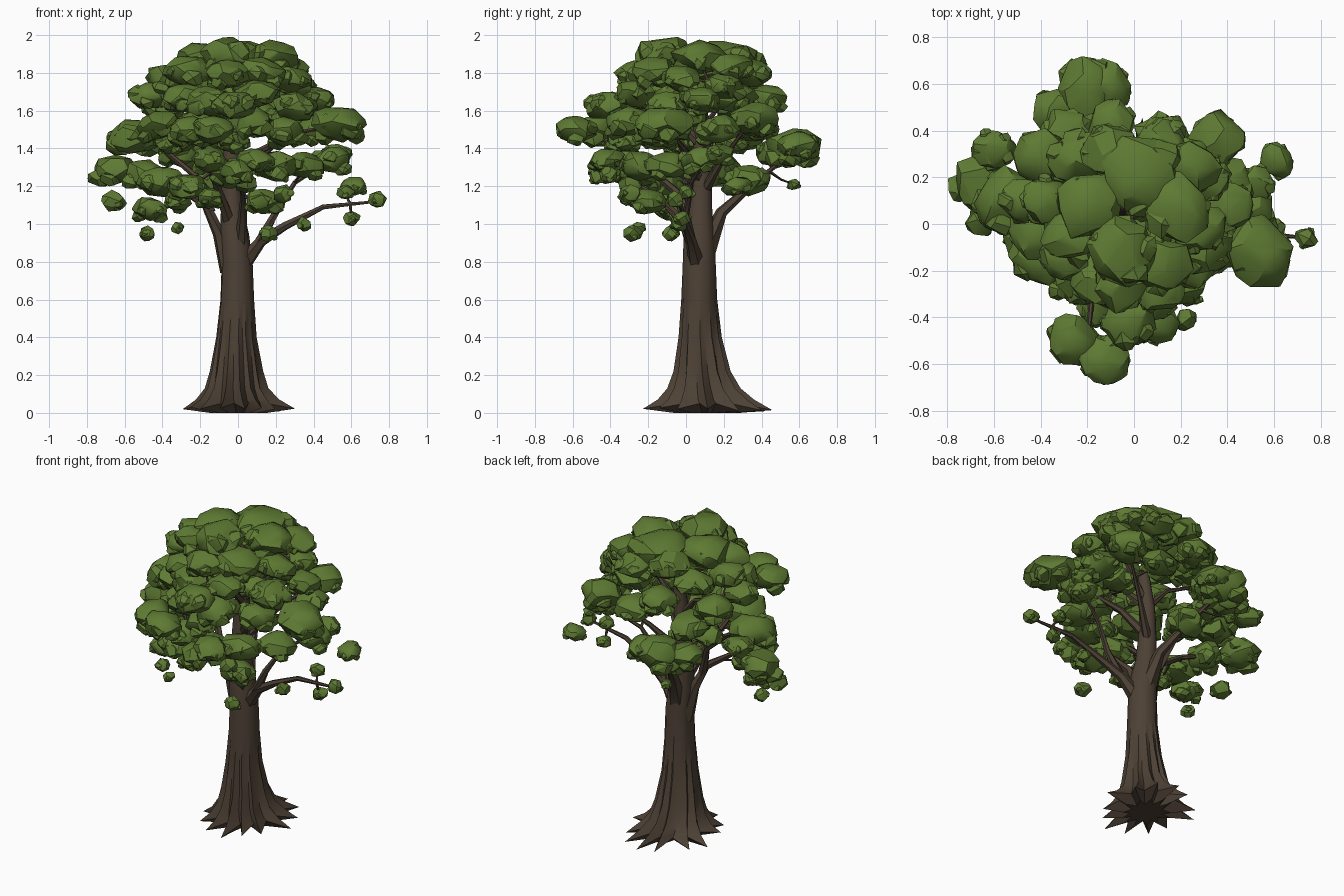
import bpy, bmesh, math, random
from mathutils import Vector, Euler

random.seed(11)


def material(name, rgb):
    m = bpy.data.materials.new(name)
    m.diffuse_color = (*rgb, 1)
    return m


BARK = material("bark brown", (0.075, 0.053, 0.036))
LEAF = material("leaf green", (0.112, 0.195, 0.033))


def finish(bm, name, mat, angle):
    bmesh.ops.recalc_face_normals(bm, faces=bm.faces[:])
    me = bpy.data.meshes.new(name)
    bm.to_mesh(me)
    bm.free()
    me.materials.append(mat)
    ob = bpy.data.objects.new(name, me)
    bpy.context.collection.objects.link(ob)
    bpy.ops.object.select_all(action='DESELECT')
    ob.select_set(True)
    bpy.context.view_layer.objects.active = ob
    bpy.ops.object.shade_smooth_by_angle(angle=math.radians(angle))
    return ob


def skin(bm, rings):
    """Bridge equal-sized rings of points and close both ends."""
    vs = [[bm.verts.new(p) for p in ring] for ring in rings]
    n = len(vs[0])
    for a, b in zip(vs, vs[1:]):
        for i in range(n):
            j = (i + 1) % n
            bm.faces.new((a[i], a[j], b[j], b[i]))
    for ring in (vs[0], vs[-1]):
        c = bm.verts.new(sum((v.co for v in ring), Vector()) / n)
        for i in range(n):
            bm.faces.new((ring[i], ring[(i + 1) % n], c))


def tube(bm, pts, r0, r1, sides=6):
    """Tapered, slightly knotty limb along a path."""
    pts = [Vector(p) for p in pts]
    rings = []
    for i, p in enumerate(pts):
        d = pts[min(i + 1, len(pts) - 1)] - pts[max(i - 1, 0)]
        q = d.to_track_quat('Z', 'Y')
        r = r0 + (r1 - r0) * (i / (len(pts) - 1)) ** 0.7
        rings.append([p + q @ Vector((math.cos(a), math.sin(a), 0)) * r * random.uniform(0.88, 1.12)
                      for a in (math.tau * k / sides for k in range(sides))])
    skin(bm, rings)


# Trunk: irregular rings whose ridges spread into pointed roots
ROOTS = 13
# height, centre x, centre y, valley radius, ridge radius
profile = [
    (0.0, 0, 0.11, 0.1, 0.17),
    (0.03, 0, 0.115, 0.175, 0.335),
    (0.07, -0.005, 0.105, 0.165, 0.25),
    (0.13, -0.01, 0.095, 0.145, 0.19),
    (0.22, -0.01, 0.085, 0.122, 0.148),
    (0.4, -0.01, 0.075, 0.1, 0.112),
    (0.6, -0.005, 0.07, 0.088, 0.093),
    (0.8, -0.005, 0.07, 0.084, 0.085),
    (0.95, -0.02, 0.07, 0.079, 0.08),
    (1.06, -0.03, 0.075, 0.063, 0.063),
    (1.2, -0.035, 0.08, 0.055, 0.055),
    (1.4, -0.03, 0.085, 0.047, 0.047),
    (1.6, -0.01, 0.08, 0.035, 0.035),
    (1.85, -0.03, 0.08, 0.011, 0.011),
]
reach = [random.uniform(0.72, 1.0) for _ in range(ROOTS)]
for k in (0, 3, 6, 10):
    reach[k] = 1.0
skew = [0 if k in (0, 3, 6, 10) else random.uniform(-0.14, 0.14) for k in range(ROOTS)]
rings = []
for level, (z, cx, cy, valley, ridge) in enumerate(profile):
    ring = []
    for k in range(2 * ROOTS):
        tip = k % 2 == 0
        a = math.pi * k / ROOTS + (skew[k // 2] if tip else 0)
        r = valley + (ridge - valley) * (1.6 * reach[k // 2] - 0.6) if tip else valley
        zz = z
        if level == 1:
            zz = random.uniform(0.008, 0.035) if tip else 0.05
        squash = 0.9 if z < 0.2 else 0.97
        ring.append(Vector((cx + r * squash * math.cos(a), cy + r * 1.03 * math.sin(a), zz)))
    rings.append(ring)
bm = bmesh.new()
skin(bm, rings)
finish(bm, "trunk_and_roots", BARK, 32)

# Main limbs: start radius, path
lower_limbs = {
    "limb_right_low": (0.045, [(0.03, 0.06, 0.79), (0.12, 0.03, 0.91), (0.25, 0, 0.99), (0.45, -0.03, 1.09), (0.74, -0.06, 1.12)]),
    "limb_right_high": (0.03, [(0.11, 0.03, 0.9), (0.2, 0, 1.06), (0.3, 0.03, 1.22), (0.48, 0.1, 1.33)]),
    "limb_left_low": (0.05, [(-0.05, 0.07, 0.75), (-0.1, 0.06, 0.95), (-0.17, 0.03, 1.1), (-0.35, 0.02, 1.22), (-0.58, 0.12, 1.28)]),
    "limb_left_high": (0.03, [(-0.15, 0.04, 1.06), (-0.22, 0.1, 1.25), (-0.4, 0.14, 1.4), (-0.5, 0.12, 1.45)]),
    "limb_back": (0.055, [(-0.01, 0.1, 0.86), (-0.04, 0.19, 1.06), (-0.1, 0.33, 1.19), (-0.2, 0.55, 1.37)]),
    "limb_front": (0.042, [(0.01, 0.06, 0.83), (0.02, -0.01, 1.0), (0.03, -0.15, 1.15), (0, -0.35, 1.25)]),
}
upper_limbs = {
    "limb_front_left": (0.035, [(-0.04, 0.05, 1.0), (-0.1, -0.05, 1.17), (-0.18, -0.3, 1.38), (-0.2, -0.52, 1.48)]),
    "limb_mid_right": (0.03, [(-0.03, 0.08, 1.22), (0.1, 0, 1.38), (0.3, -0.08, 1.48), (0.5, -0.12, 1.52)]),
    "limb_mid_back": (0.03, [(-0.03, 0.09, 1.17), (0.12, 0.2, 1.35), (0.32, 0.34, 1.54)]),
    "limb_top_left": (0.028, [(-0.02, 0.08, 1.4), (-0.15, 0.12, 1.55), (-0.4, 0.2, 1.65)]),
    "limb_top_front": (0.028, [(-0.02, 0.08, 1.42), (0, -0.1, 1.6), (0, -0.3, 1.65)]),
    "limb_top_right": (0.026, [(-0.01, 0.08, 1.45), (0.12, 0.1, 1.62), (0.28, 0.12, 1.76)]),
}
nodes = [Vector((-0.02, 0.08, z)) for z in (1.5, 1.6, 1.7)]
for name, (radius, path) in {**lower_limbs, **upper_limbs}.items():
    bm = bmesh.new()
    tube(bm, path, radius, 0.007)
    finish(bm, name, BARK, 30)
    pts = [Vector(p) for p in path[1:]]
    nodes += pts + [(a + b) / 2 for a, b in zip(pts, pts[1:])]

# Foliage clumps: x, y, z, radius
low_clumps = [
    (-0.2, 0.57, 1.41, 0.15), (-0.11, 0.59, 1.42, 0.11), (-0.32, 0.48, 1.38, 0.12),
    (-0.66, 0.17, 1.29, 0.13), (-0.66, 0.01, 1.12, 0.07), (-0.5, 0.05, 1.27, 0.12),
    (-0.4, -0.13, 1.22, 0.14), (-0.27, -0.24, 1.2, 0.11), (-0.48, -0.08, 0.95, 0.05),
    (-0.32, -0.25, 0.98, 0.04), (-0.47, -0.08, 1.08, 0.1), (-0.03, -0.27, 1.27, 0.13),
    (0, -0.42, 1.28, 0.11), (0.19, -0.24, 1.31, 0.13), (0.22, -0.41, 1.26, 0.055),
    (0.14, -0.2, 1.12, 0.11), (0.16, -0.28, 0.95, 0.055), (0.35, -0.1, 1.31, 0.12),
    (0.5, 0.06, 1.34, 0.11), (0.52, 0.17, 1.37, 0.09), (0.61, 0.27, 1.2, 0.08),
    (0.74, -0.06, 1.13, 0.055), (0.6, -0.02, 1.03, 0.05), (0.35, -0.04, 1.0, 0.05),
    (-0.12, 0.33, 1.23, 0.13), (-0.26, 0.57, 1.21, 0.04), (-0.15, -0.28, 1.14, 0.08),
    (-0.32, -0.15, 1.12, 0.08), (0.09, -0.42, 1.34, 0.1), (-0.15, -0.33, 1.34, 0.11),
    (-0.32, 0.24, 1.43, 0.1), (0.57, 0.0, 1.17, 0.05), (0.24, -0.3, 1.16, 0.06),
]
middle_clumps = [
    (-0.47, 0.1, 1.68, 0.11), (-0.4, 0.28, 1.63, 0.13), (-0.1, 0.42, 1.66, 0.12),
    (0.35, 0.36, 1.56, 0.13), (0.41, 0.08, 1.66, 0.11), (0.3, -0.1, 1.62, 0.13),
    (0.1, -0.27, 1.69, 0.12), (-0.15, -0.24, 1.65, 0.13), (-0.02, -0.42, 1.63, 0.12),
    (-0.3, -0.13, 1.67, 0.12), (0, -0.1, 1.7, 0.13), (0.06, -0.3, 1.54, 0.13),
    (-0.2, -0.2, 1.5, 0.16), (0.25, -0.15, 1.49, 0.13), (-0.26, -0.5, 1.5, 0.12),
    (-0.13, -0.58, 1.5, 0.12), (0.54, -0.12, 1.53, 0.15), (-0.55, 0.1, 1.46, 0.15),
    (-0.6, 0.32, 1.45, 0.1), (-0.42, -0.02, 1.52, 0.13), (0.4, 0.17, 1.5, 0.12),
    (0.12, 0.37, 1.53, 0.12), (-0.28, 0.36, 1.52, 0.13), (0.2, 0.25, 1.67, 0.13),
    (-0.03, -0.33, 1.44, 0.1), (-0.36, -0.06, 1.42, 0.08), (0.12, 0.0, 1.58, 0.11),
]
upper_clumps = [
    (-0.05, -0.12, 1.895, 0.16), (0.04, 0.2, 1.865, 0.19), (-0.2, 0.08, 1.87, 0.15),
    (0.18, 0.07, 1.88, 0.15), (0.25, 0.24, 1.83, 0.12), (-0.1, 0.31, 1.85, 0.13),
    (0.12, 0.35, 1.8, 0.12), (-0.27, -0.05, 1.81, 0.13), (-0.05, -0.26, 1.79, 0.12),
    (0.12, -0.18, 1.81, 0.13), (0.28, -0.02, 1.77, 0.12), (-0.37, 0.1, 1.77, 0.12),
    (-0.25, 0.28, 1.75, 0.13), (0.3, 0.2, 1.73, 0.12),
]


def lump(bm, c, r, flat, n):
    """Faceted flattened boulder: hull of jittered points spread over a tilted ellipsoid."""
    tilt = Euler((random.uniform(-0.2, 0.2), random.uniform(-0.2, 0.2), random.uniform(0, 6.28))).to_matrix()
    sx, sy = random.uniform(0.95, 1.1), random.uniform(0.84, 0.98)
    pts = []
    for i in range(n):
        h = 1 - 2 * (i + 0.5) / n + random.uniform(-0.13, 0.13)
        h = max(-1, min(1, h))
        a = i * 2.39996 + random.uniform(-0.5, 0.5)
        s = math.sqrt(1 - h * h)
        k = r * random.uniform(0.88, 1.06)
        pts.append(bm.verts.new(c + tilt @ Vector((s * math.cos(a) * k * sx, s * math.sin(a) * k * sy, h * k * flat))))
    res = bmesh.ops.convex_hull(bm, input=pts)
    inside = [v for v in res["geom_interior"] if isinstance(v, bmesh.types.BMVert)]
    bmesh.ops.delete(bm, geom=inside, context='VERTS')


twigs = bmesh.new()
for name, clumps in (("lower_foliage", low_clumps), ("middle_foliage", middle_clumps),
                     ("upper_foliage", upper_clumps)):
    bm = bmesh.new()
    for x, y, z, r in clumps:
        c = Vector((x, y, z))
        small = r < 0.075
        lump(bm, c, r, 0.85 if small else 0.63, 20 if small else 38)
        # Smaller lobes tucked around the rim and underside
        turn = random.uniform(0, math.tau)
        for k in range(2 if small else 5):
            a = turn + k * math.tau / (2 if small else 5)
            off = Vector((math.cos(a) * 0.58, math.sin(a) * 0.58, random.uniform(-0.45, 0.12))) * r
            lump(bm, c + off, r * random.uniform(0.38, 0.54), 0.8, 16)
        # Thin twig from a nearby limb point to the clump
        near = min(nodes, key=lambda p: (p - c).length + max(0, p.z - c.z))
        if 0.03 < (near - c).length < 0.19:
            mid = (near + c) / 2 + Vector((0, 0, -0.01))
            tube(twigs, [near, mid, c], 0.01, 0.004, 5)
    finish(bm, name, LEAF, 28)
finish(twigs, "twigs", BARK, 30)
